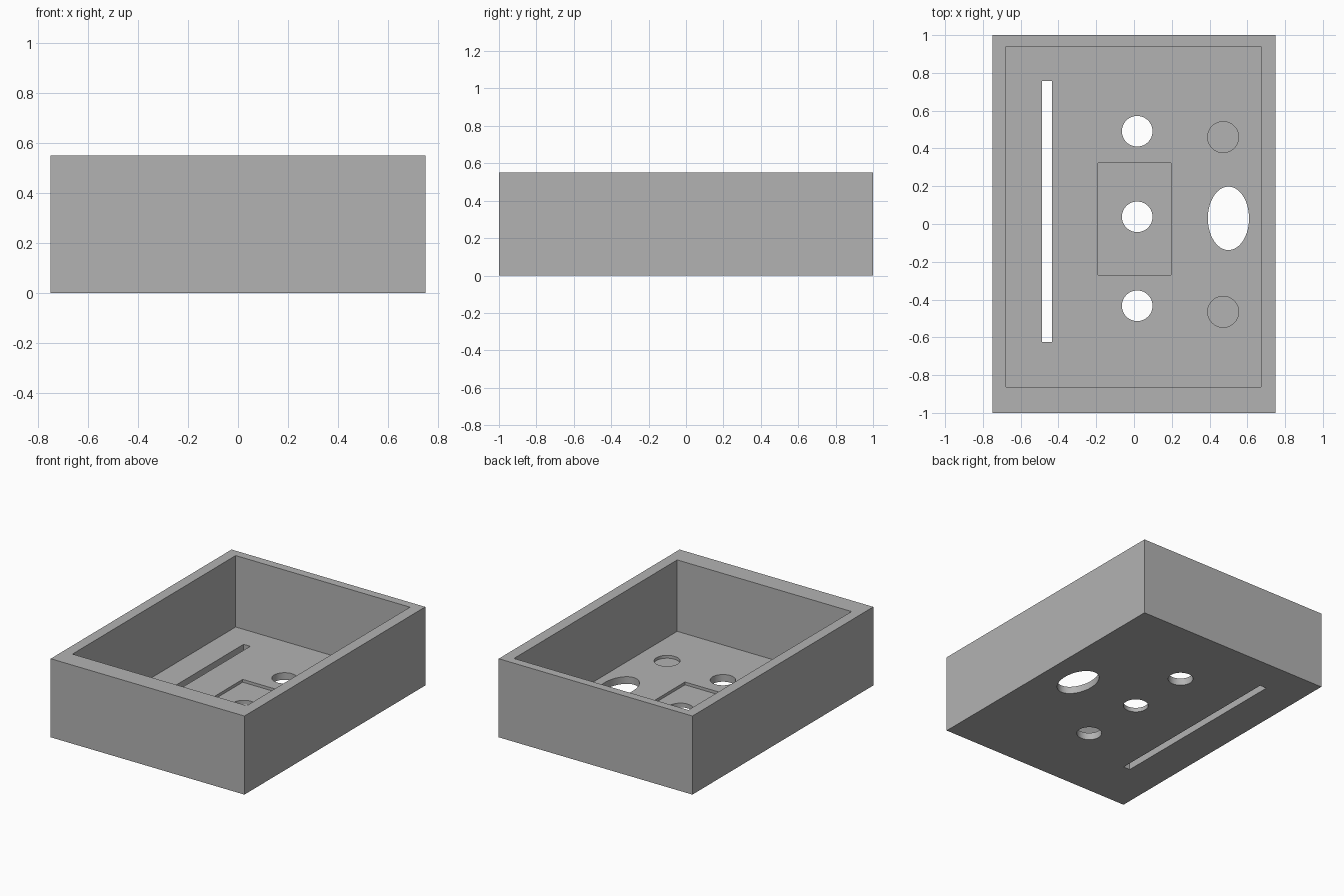
import bpy
import math

if "Cube" in bpy.data.objects:
    bpy.data.objects.remove(bpy.data.objects["Cube"], do_unlink=True)

HEIGHT = 0.55
FLOOR = 0.05
RECESS = 0.03   # level of the shallow pockets in the floor
BELOW = -0.1

grey = bpy.data.materials.new("plain grey")
grey.use_nodes = True
colour = (0.45, 0.45, 0.45, 1)
grey.diffuse_color = colour
grey.node_tree.nodes["Principled BSDF"].inputs["Base Color"].default_value = colour


def block(name, x0, x1, y0, y1, z0, z1):
    bpy.ops.mesh.primitive_cube_add(
        size=1, location=((x0 + x1) / 2, (y0 + y1) / 2, (z0 + z1) / 2))
    ob = bpy.context.object
    ob.name = name
    ob.scale = (x1 - x0, y1 - y0, z1 - z0)
    bpy.ops.object.transform_apply(location=True, rotation=False, scale=True)
    ob.data.materials.append(grey)
    return ob


def disc(name, x, y, rx, ry, z0, z1):
    bpy.ops.mesh.primitive_cylinder_add(
        vertices=64, radius=1, depth=z1 - z0, location=(x, y, (z0 + z1) / 2))
    ob = bpy.context.object
    ob.name = name
    ob.scale = (rx, ry, 1)
    bpy.ops.object.transform_apply(location=True, rotation=False, scale=True)
    ob.data.materials.append(grey)
    return ob


def cut(target, cutter):
    cutter.hide_render = True
    mod = target.modifiers.new(cutter.name, "BOOLEAN")
    mod.operation = "DIFFERENCE"
    mod.solver = "EXACT"
    mod.object = cutter
    bpy.ops.object.select_all(action="DESELECT")
    target.select_set(True)
    bpy.context.view_layer.objects.active = target
    bpy.ops.object.modifier_apply(modifier=mod.name)
    bpy.data.objects.remove(cutter, do_unlink=True)


# Open tray with an off-centre cavity
tray = block("enclosure_tray", -0.75, 0.75, -1, 1, 0, HEIGHT)
cut(tray, block("cavity", -0.677, 0.673, -0.864, 0.941, FLOOR, 1))

# Shallow pockets in the floor
cut(tray, block("square_pocket", -0.19, 0.197, -0.27, 0.323, RECESS, 0.3))
for y in (0.46, -0.465):
    cut(tray, disc("round_pocket", 0.472, y, 0.082, 0.082, RECESS, 0.3))

# Openings right through the floor
cut(tray, block("long_slot", -0.487, -0.435, -0.624, 0.757, BELOW, 0.3))
cut(tray, disc("oval_hole", 0.5, 0.03, 0.109, 0.168, BELOW, 0.3))
for y in (0.491, 0.038, -0.433):
    cut(tray, disc("round_hole", 0.017, y, 0.081, 0.081, BELOW, 0.3))

# Smooth hole walls, sharp box edges
tray.select_set(True)
bpy.context.view_layer.objects.active = tray
bpy.ops.object.shade_smooth_by_angle(angle=math.radians(30))
